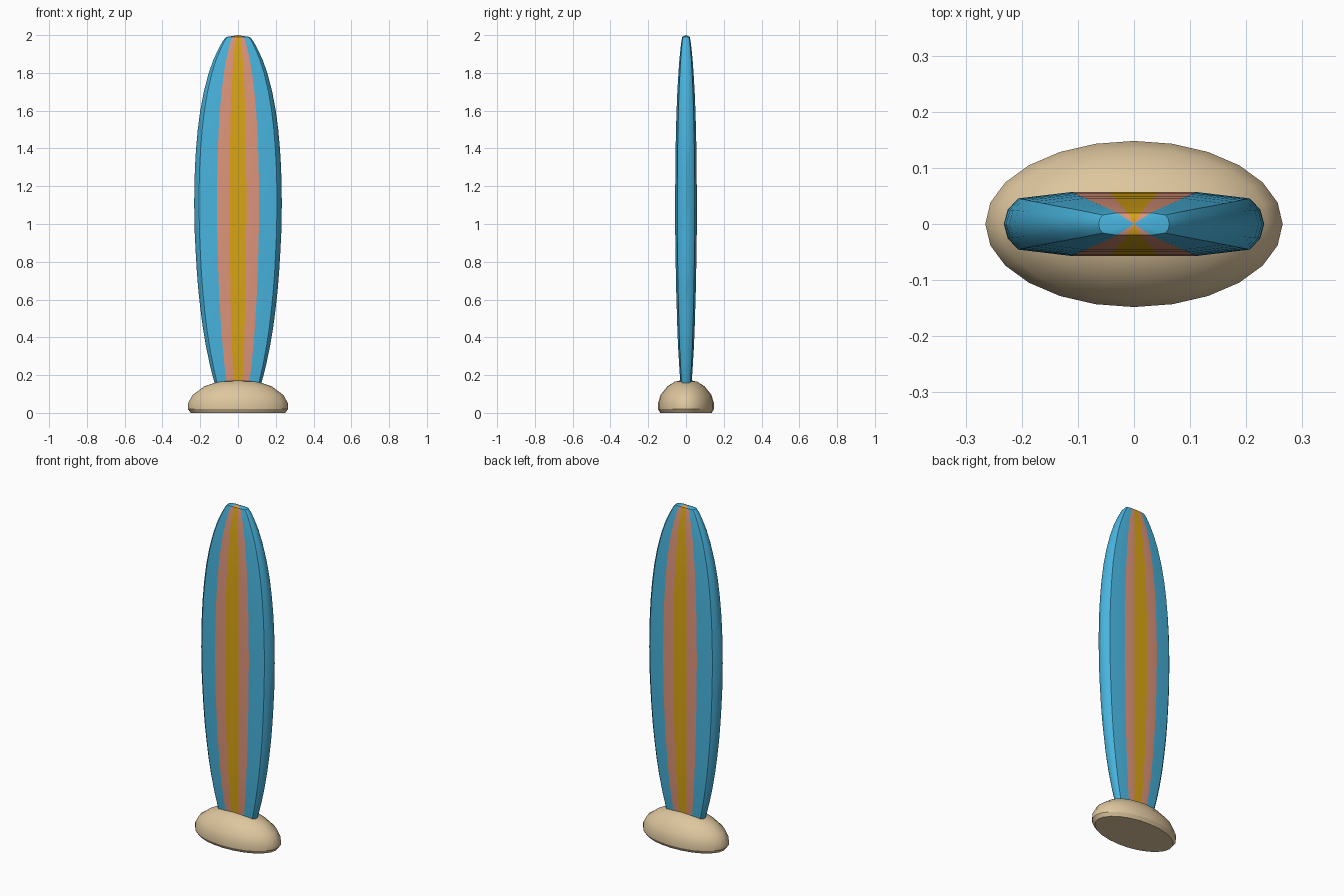
import bpy, bmesh, math

if "Cube" in bpy.data.objects:
    bpy.data.objects.remove(bpy.data.objects["Cube"])


def material(name, rgb):
    m = bpy.data.materials.new(name)
    lin = [((c / 255 + 0.055) / 1.055) ** 2.4 for c in rgb]
    m.diffuse_color = (*lin, 1)
    m.use_nodes = True
    m.node_tree.nodes["Principled BSDF"].inputs["Base Color"].default_value = m.diffuse_color
    return m


blue = material("surf blue", (72, 180, 222))
pink = material("salmon", (222, 149, 123))
gold = material("gold", (218, 165, 20))
sand = material("sand", (222, 198, 158))


def loft(name, rings, top, bottom, mats, rule):
    """Skin a stack of rings, closed by a fan at each end."""
    bm = bmesh.new()
    rows = [[bm.verts.new(p) for p in r] for r in rings]
    n = len(rows[0])
    cap_b, cap_t = bm.verts.new(bottom), bm.verts.new(top)
    for i in range(n):
        j = (i + 1) % n
        for a, b in zip(rows, rows[1:]):
            bm.faces.new((a[i], a[j], b[j], b[i])).material_index = rule(i)
        bm.faces.new((rows[0][j], rows[0][i], cap_b)).material_index = rule(i)
        bm.faces.new((rows[-1][i], rows[-1][j], cap_t)).material_index = rule(i)
    bmesh.ops.recalc_face_normals(bm, faces=bm.faces)
    me = bpy.data.meshes.new(name)
    bm.to_mesh(me)
    bm.free()
    for m in mats:
        me.materials.append(m)
    ob = bpy.data.objects.new(name, me)
    bpy.context.collection.objects.link(ob)
    bpy.ops.object.select_all(action='DESELECT')
    ob.select_set(True)
    bpy.context.view_layer.objects.active = ob
    bpy.ops.object.shade_smooth_by_angle(angle=math.radians(30))
    return ob


# Board stations: height, half width, half thickness
stations = [(0.06, 0.085, 0.022), (0.16, 0.125, 0.030), (0.25, 0.148, 0.036),
            (0.35, 0.169, 0.042), (0.45, 0.186, 0.046), (0.55, 0.199, 0.049),
            (0.65, 0.210, 0.052), (0.75, 0.218, 0.054), (0.85, 0.224, 0.056),
            (0.95, 0.229, 0.057), (1.10, 0.232, 0.057), (1.20, 0.231, 0.057),
            (1.30, 0.228, 0.056), (1.40, 0.222, 0.055), (1.50, 0.213, 0.053),
            (1.60, 0.200, 0.050), (1.70, 0.181, 0.046), (1.80, 0.155, 0.040),
            (1.87, 0.130, 0.035), (1.93, 0.102, 0.029), (1.97, 0.080, 0.024),
            (1.99, 0.063, 0.020)]

# Quarter section (fractions of half width and thickness), mirrored all round
quarter = [(1.0, 0.0), (0.97, 0.45), (0.89, 0.80), (0.48, 1.0), (0.19, 1.0)]
half = quarter + [(0, 1.0)] + [(-x, y) for x, y in reversed(quarter)]
section = half + [(x, -y) for x, y in reversed(half[1:-1])]


def stripe(i):
    a, b = section[i], section[(i + 1) % len(section)]
    x = abs(a[0] + b[0]) / 2
    return 2 if x < 0.19 else 1 if x < 0.48 else 0


loft("surfboard", [[(x * w, y * t, z) for x, y in section] for z, w, t in stations],
     (0, 0, 2.0), (0, 0, 0.05), (blue, pink, gold), stripe)

# Sand mound: height, half length, half depth
mound = [(0.0, 0.250, 0.136), (0.02, 0.265, 0.148), (0.05, 0.265, 0.148),
         (0.095, 0.240, 0.135), (0.14, 0.180, 0.099), (0.165, 0.105, 0.060)]
angles = [math.tau * k / 24 for k in range(24)]
loft("sand_mound", [[(a * math.cos(t), b * math.sin(t), z) for t in angles]
                    for z, a, b in mound],
     (0, 0, 0.178), (0, 0, 0), (sand,), lambda i: 0)
